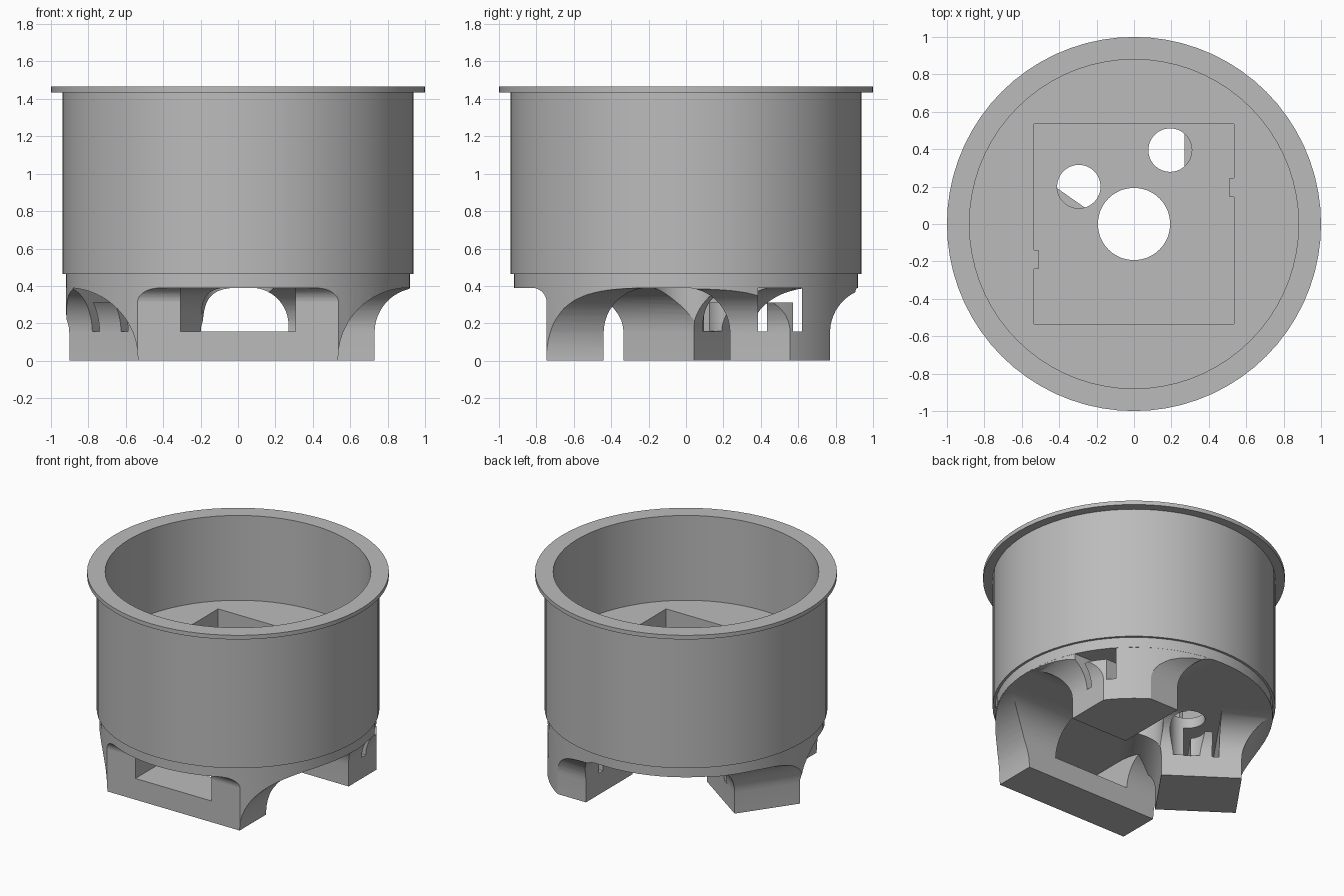
import bpy, bmesh, math
from mathutils import Matrix, Vector

cube = bpy.data.objects.get("Cube")
if cube:
    bpy.data.objects.remove(cube, do_unlink=True)

grey = bpy.data.materials.new("light_grey")
grey.use_nodes = True
colour = (0.5, 0.5, 0.5, 1)
grey.diffuse_color = colour
grey.node_tree.nodes["Principled BSDF"].inputs["Base Color"].default_value = colour

SEG = 72
PLATE_Z = 0.39      # underside of the cup
SILL_Z = 0.155      # lower edge of the foot windows


def finish(bm, name):
    bmesh.ops.recalc_face_normals(bm, faces=bm.faces[:])
    mesh = bpy.data.meshes.new(name)
    bm.to_mesh(mesh)
    bm.free()
    mesh.materials.append(grey)
    ob = bpy.data.objects.new(name, mesh)
    bpy.context.scene.collection.objects.link(ob)
    return ob


def box(lo, hi, frame=Matrix()):
    bm = bmesh.new()
    bmesh.ops.create_cube(bm, size=1)
    for v in bm.verts:
        v.co = frame @ Vector([l + (c + 0.5) * (h - l) for c, l, h in zip(v.co, lo, hi)])
    return finish(bm, "cutter")


def cylinder(x, y, r, z0, z1):
    bm = bmesh.new()
    bmesh.ops.create_cone(bm, cap_ends=True, segments=SEG, radius1=r, radius2=r, depth=z1 - z0,
                          matrix=Matrix.Translation((x, y, (z0 + z1) / 2)))
    return finish(bm, "cutter")


def boolean(ob, tool, operation="DIFFERENCE", keep=False):
    mod = ob.modifiers.new("cut", "BOOLEAN")
    mod.object, mod.operation, mod.solver = tool, operation, "EXACT"
    bpy.context.view_layer.objects.active = ob
    bpy.ops.object.modifier_apply(modifier=mod.name)
    if not keep:
        bpy.data.objects.remove(tool, do_unlink=True)


def drill(ob):
    # Centre hole and two cable holes
    for x, y, r in ((0, 0, 0.193), (0.193, 0.395, 0.116), (-0.295, 0.2, 0.116)):
        boolean(ob, cylinder(x, y, r, 0.16, 0.7))


def make_cup():
    # Revolved wall, rim flange and thick floor
    profile = [(0, PLATE_Z), (0.92, PLATE_Z), (0.92, 0.465), (0.937, 0.465), (0.937, 1.435),
               (1, 1.435), (1, 1.465), (0.88, 1.465), (0.88, 0.845), (0, 0.845)]
    bm = bmesh.new()
    verts = [bm.verts.new((r, 0, z)) for r, z in profile]
    edges = [bm.edges.new(pair) for pair in zip(verts, verts[1:])]
    bmesh.ops.spin(bm, geom=verts + edges, cent=(0, 0, 0), axis=(0, 0, 1),
                   angle=math.tau, steps=SEG)
    bmesh.ops.remove_doubles(bm, verts=bm.verts[:], dist=0.0001)
    cup = finish(bm, "cup")

    # Square pocket with a small key on two sides
    pocket = box((-0.535, -0.535, 0.465), (0.535, 0.535, 0.95))
    boolean(pocket, box((0.51, 0.145, 0.4), (0.6, 0.245, 1)))
    boolean(pocket, box((-0.6, -0.24, 0.4), (-0.51, -0.14, 1)))
    boolean(cup, pocket)
    drill(cup)
    return cup


def make_foot(name, centre, degrees, half, radii, window, tooth):
    # Block whose four sides flare into the plate; radii are -x, +x, -y, +y
    frame = Matrix.Translation((*centre, 0)) @ Matrix.Rotation(math.radians(degrees), 4, "Z")
    levels = {0.0, PLATE_Z + 0.03}
    for r in radii:
        levels |= {round(PLATE_Z - r + r * math.sin(i * math.pi / 24), 4) for i in range(13)}
    bm = bmesh.new()
    rings = []
    for z in sorted(levels):
        out = []
        for r in radii:
            t = min(max(z - PLATE_Z + r, 0), r)
            out.append(r - math.sqrt(max(r * r - t * t, 0)))
        x0, x1 = -half[0] - out[0], half[0] + out[1]
        y0, y1 = -half[1] - out[2], half[1] + out[3]
        rings.append([bm.verts.new(frame @ Vector((x, y, z)))
                      for x, y in ((x0, y0), (x1, y0), (x1, y1), (x0, y1))])
    for a, b in zip(rings, rings[1:]):
        for i in range(4):
            j = (i + 1) % 4
            bm.faces.new((a[i], a[j], b[j], b[i]))
    bm.faces.new(rings[0])
    bm.faces.new(rings[-1])
    foot = finish(bm, name)

    # Trim to the cup's outline
    boolean(foot, cylinder(0, 0, 0.919, -0.1, 1), "INTERSECT")

    # Window through the foot, with an optional upright tooth
    opening = box((-0.6, -window, SILL_Z), (0.6, window, PLATE_Z), frame)
    if tooth:
        boolean(opening, box((-0.7, -tooth, 0.1), (0.7, tooth, 0.31), frame))
    boolean(foot, opening)
    drill(foot)
    return foot


parts = [
    make_cup(),
    make_foot("front_foot", (0, -0.5925), 90, (0.1525, 0.535),
              (0.08, 0.24, 0.38, 0.38), 0.308, 0),
    make_foot("back_left_foot", (0.5, 0.5025), 0, (0.23, 0.2675),
              (0.2, 0.24, 0.24, 0.24), 0.117, 0.07),
    make_foot("right_foot", (-0.551, 0.008), 55, (0.23, 0.2675),
              (0.24, 0.24, 0.24, 0.24), 0.117, 0.07),
]

bpy.ops.object.select_all(action="DESELECT")
for ob in parts:
    ob.select_set(True)
bpy.context.view_layer.objects.active = parts[0]
bpy.ops.object.shade_smooth_by_angle(angle=math.radians(25))
